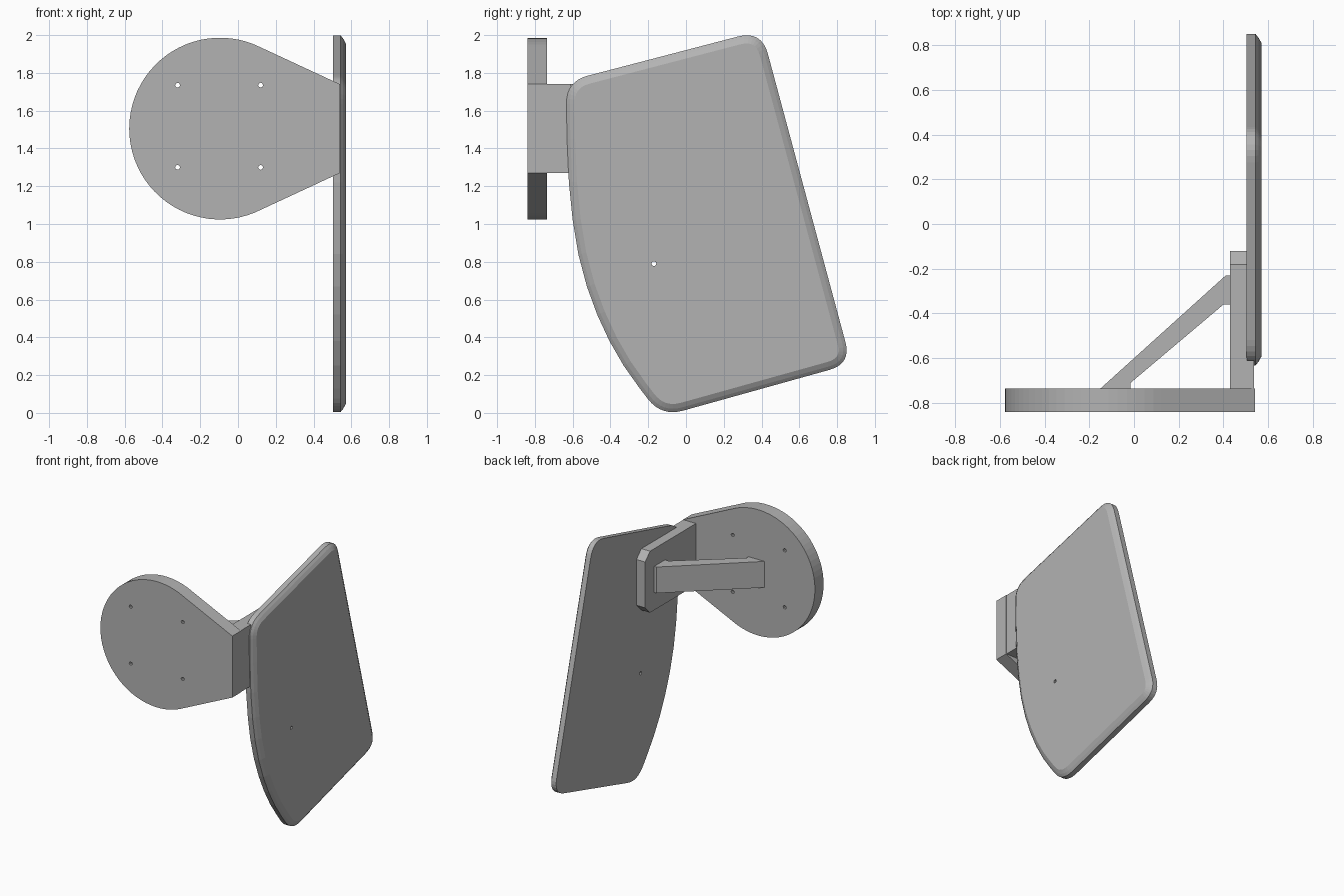
import bpy, bmesh, math
from mathutils import Vector, Matrix

cube = bpy.data.objects.get("Cube")
if cube:
    bpy.data.objects.remove(cube, do_unlink=True)

grey = bpy.data.materials.new("plain grey")
grey.use_nodes = True
colour = (0.45, 0.45, 0.45, 1)
grey.diffuse_color = colour
grey.node_tree.nodes["Principled BSDF"].inputs["Base Color"].default_value = colour


def prism(name, points, depth, to_world, insets=()):
    """Extrude a flat outline by a depth vector, with optional chamfer steps on the far face."""
    bm = bmesh.new()
    face = bm.faces.new([bm.verts.new(to_world(*p)) for p in points])
    out = bmesh.ops.extrude_face_region(bm, geom=[face])["geom"]
    bmesh.ops.translate(bm, vec=depth, verts=[v for v in out if isinstance(v, bmesh.types.BMVert)])
    far = [f for f in out if isinstance(f, bmesh.types.BMFace)]
    bmesh.ops.recalc_face_normals(bm, faces=bm.faces)
    for width, rise in insets:
        bmesh.ops.inset_region(bm, faces=far, thickness=width, depth=rise, use_even_offset=True)
    bmesh.ops.recalc_face_normals(bm, faces=bm.faces)
    mesh = bpy.data.meshes.new(name)
    bm.to_mesh(mesh)
    bm.free()
    mesh.materials.append(grey)
    obj = bpy.data.objects.new(name, mesh)
    bpy.context.collection.objects.link(obj)
    return obj


def rounded(corners, steps=8):
    """Outline whose corners (a, b, radius) are replaced by short curves."""
    pts = []
    for i, (a, b, r) in enumerate(corners):
        c = Vector((a, b))
        if not r:
            pts.append(c)
            continue
        ends = [Vector(corners[j % len(corners)][:2]) for j in (i - 1, i + 1)]
        p, q = [c + (e - c).normalized() * r for e in ends]
        for k in range(steps + 1):
            t = k / steps
            pts.append(p * (1 - t) ** 2 + c * 2 * t * (1 - t) + q * t * t)
    return pts


def drill(obj, centres, axis, radius=0.013):
    """Cut small through holes, then remove the cutters."""
    cutters = []
    for c in centres:
        bm = bmesh.new()
        bmesh.ops.create_cone(bm, cap_ends=True, segments=8, radius1=radius, radius2=radius, depth=0.4,
                              matrix=Matrix.Translation(c) @ Matrix.Rotation(math.pi / 2, 4, axis))
        mesh = bpy.data.meshes.new("hole_cutter")
        bm.to_mesh(mesh)
        bm.free()
        cutter = bpy.data.objects.new("hole_cutter", mesh)
        cutter.hide_render = True
        bpy.context.collection.objects.link(cutter)
        mod = obj.modifiers.new("hole", 'BOOLEAN')
        mod.object, mod.operation, mod.solver = cutter, 'DIFFERENCE', 'EXACT'
        cutters.append(cutter)
    graph = bpy.context.evaluated_depsgraph_get()
    obj_mesh = bpy.data.meshes.new_from_object(obj.evaluated_get(graph))
    obj.modifiers.clear()
    obj.data = obj_mesh
    for cutter in cutters:
        bpy.data.objects.remove(cutter, do_unlink=True)


# Teardrop mounting plate: round end plus tangent sides to a flat edge
cx, cz, rad = -0.095, 1.505, 0.481
start = math.radians(63)
sweep = 2 * math.pi - 2 * start
outline = [(cx + rad * math.cos(start + sweep * i / 48), cz + rad * math.sin(start + sweep * i / 48))
           for i in range(49)]
outline += [(0.54, 1.27), (0.54, 1.74)]
plate = prism("mounting_plate", outline, (0, 0.105, 0), lambda x, z: (x, -0.84, z))
drill(plate, [(x, -0.79, z) for x in (-0.32, 0.12) for z in (1.3, 1.735)], 'X')

# Large side panel with a curved leading edge and chamfered outer rim
panel_corners = [
    (-0.635, 1.755, 0.12), (0.40, 2.025, 0.13), (0.875, 0.26, 0.12), (-0.13, -0.02, 0.12),
    (-0.245, 0.13, 0), (-0.33, 0.25, 0), (-0.405, 0.38, 0), (-0.47, 0.52, 0), (-0.525, 0.67, 0),
    (-0.57, 0.84, 0), (-0.60, 1.02, 0), (-0.62, 1.22, 0), (-0.63, 1.45, 0)]
panel = prism("side_panel", rounded(panel_corners), (0.04, 0, 0), lambda y, z: (0.503, y, z),
              insets=[(0.018, 0.014), (0.025, 0.014)])
drill(panel, [(0.53, -0.17, 0.79)], 'Y')

# Arm joining the plate to the panel
prism("arm", [(0.43, -0.75), (0.537, -0.75), (0.537, -0.61), (0.43, -0.61)], (0, 0, 0.47),
      lambda x, y: (x, y, 1.27))

# Pad on the inner face of the panel, with clipped rear corners
pad = [(-0.62, 1.27), (-0.18, 1.27), (-0.12, 1.33), (-0.12, 1.68), (-0.18, 1.74), (-0.62, 1.74)]
prism("panel_pad", pad, (0.075, 0, 0), lambda y, z: (0.43, y, z))

# Diagonal brace between plate and pad
brace = [(-0.155, -0.74), (-0.015, -0.74), (-0.015, -0.71), (0.40, -0.36), (0.44, -0.36),
         (0.44, -0.23), (0.41, -0.23)]
prism("diagonal_brace", brace, (0, 0, 0.2), lambda x, y: (x, y, 1.405))
